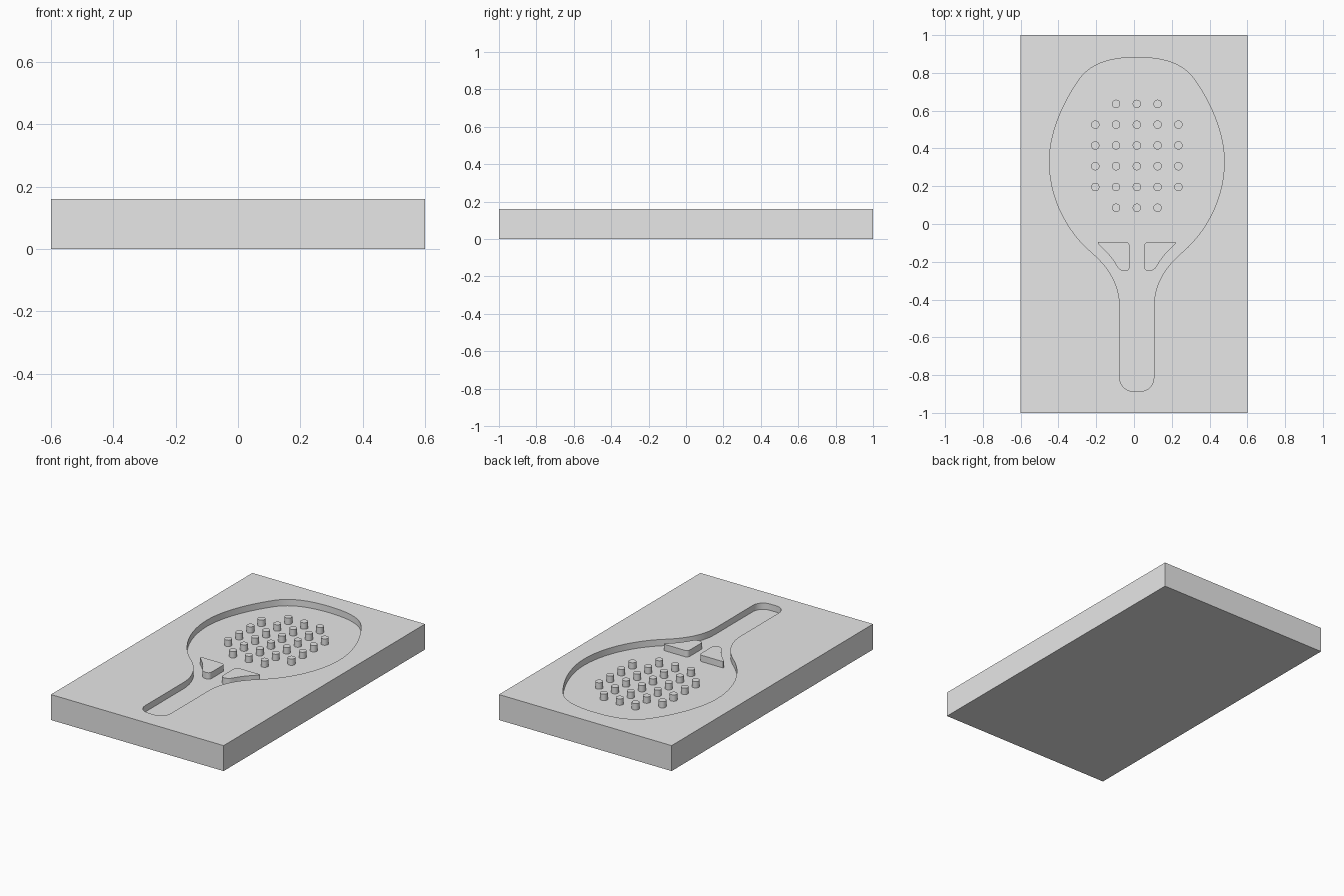
import bpy
import bmesh
from mathutils import Vector
from mathutils.geometry import interpolate_bezier

if "Cube" in bpy.data.objects:
    bpy.data.objects.remove(bpy.data.objects["Cube"], do_unlink=True)

TOP, FLOOR = 0.16, 0.12      # block top and recess floor
AXIS = 0.015                 # x of the paddle's centre line
SINK = 0.005                 # how far raised parts sink into the floor

grey = bpy.data.materials.new("plain_grey")
grey.use_nodes = True
grey.diffuse_color = (0.8, 0.8, 0.8, 1)
grey.node_tree.nodes["Principled BSDF"].inputs["Base Color"].default_value = grey.diffuse_color


def finish(name, bm):
    """Turn a bmesh into a grey object."""
    bmesh.ops.recalc_face_normals(bm, faces=bm.faces)
    mesh = bpy.data.meshes.new(name)
    bm.to_mesh(mesh)
    bm.free()
    mesh.materials.append(grey)
    obj = bpy.data.objects.new(name, mesh)
    bpy.context.collection.objects.link(obj)
    return obj


def trace(segments, steps=14):
    """Sample a chain of Bezier segments (start, handle, handle, end)."""
    points = []
    for seg in segments:
        a, h1, h2, b = (Vector(p) for p in seg)
        for p in interpolate_bezier(a, h1, h2, b, steps):
            if not points or (p - points[-1]).length > 1e-4:
                points.append(p)
    return points


def fillet(corners, steps=6):
    """Round each (x, y, radius) corner of a polygon."""
    points = []
    for i, (x, y, r) in enumerate(corners):
        c = Vector((x, y))
        a = c + (Vector(corners[i - 1][:2]) - c).normalized() * r
        b = c + (Vector(corners[(i + 1) % len(corners)][:2]) - c).normalized() * r
        points += interpolate_bezier(a, a.lerp(c, 0.6), b.lerp(c, 0.6), b, steps)
    return points


def prism(name, outline, z0, z1):
    """Extrude a flat outline from z0 to z1."""
    bm = bmesh.new()
    face = bm.faces.new([bm.verts.new((AXIS + p[0], p[1], z0)) for p in outline])
    up = bmesh.ops.extrude_face_region(bm, geom=[face])["geom"]
    bmesh.ops.translate(bm, vec=(0, 0, z1 - z0),
                        verts=[v for v in up if isinstance(v, bmesh.types.BMVert)])
    return finish(name, bm)


def smooth(obj):
    bpy.ops.object.select_all(action="DESELECT")
    obj.select_set(True)
    bpy.context.view_layer.objects.active = obj
    bpy.ops.object.shade_smooth_by_angle()


# Paddle outline: right half, then mirrored
half = trace([
    ((0, 0.882), (0.17, 0.882), (0.255, 0.835), (0.305, 0.765)),
    ((0.305, 0.765), (0.4, 0.63), (0.463, 0.47), (0.463, 0.33)),
    ((0.463, 0.33), (0.463, 0.14), (0.37, -0.04), (0.24, -0.15)),
    ((0.24, -0.15), (0.14, -0.235), (0.09, -0.33), (0.09, -0.44)),
])
half += trace([((0.09, -0.815), (0.09, -0.855), (0.06, -0.885), (0.02, -0.885))], 8)
outline = half + [Vector((-p.x, p.y)) for p in reversed(half[1:])]

# Block with the paddle-shaped recess
bm = bmesh.new()
bmesh.ops.create_cube(bm, size=1)
bmesh.ops.scale(bm, vec=(1.2, 2, TOP), verts=bm.verts)
bmesh.ops.translate(bm, vec=(0, 0, TOP / 2), verts=bm.verts)
block = finish("block", bm)

cutter = prism("recess_cutter", outline, FLOOR, TOP + 0.1)
cutter.hide_render = True
cut = block.modifiers.new("recess", "BOOLEAN")
cut.operation = "DIFFERENCE"
cut.solver = "EXACT"
cut.object = cutter
bpy.ops.object.select_all(action="DESELECT")
block.select_set(True)
bpy.context.view_layer.objects.active = block
bpy.ops.object.modifier_apply(modifier=cut.name)
bpy.data.objects.remove(cutter, do_unlink=True)
smooth(block)

# Throat islands beside the handle, one per side
island = fillet([(0.039, -0.095, 0.022), (0.215, -0.095, 0.018), (0.137, -0.172, 0.04),
                 (0.09, -0.249, 0.025), (0.039, -0.249, 0.022)])
for side, sign in (("left", 1), ("right", -1)):
    smooth(prism(side + "_throat_island", [(sign * p.x, p.y) for p in island],
                 FLOOR - SINK, TOP))

# Pegs: five columns by six rows without the corners
bm = bmesh.new()
PITCH = 0.11
for row in range(6):
    reach = 1 if row in (0, 5) else 2
    for col in range(-reach, reach + 1):
        peg = bmesh.ops.create_cone(bm, cap_ends=True, segments=32, radius1=0.022,
                                    radius2=0.022, depth=TOP - FLOOR + SINK)["verts"]
        bmesh.ops.translate(bm, verts=peg, vec=(
            AXIS + col * PITCH, 0.086 + row * PITCH, (TOP + FLOOR - SINK) / 2))
smooth(finish("pegs", bm))
